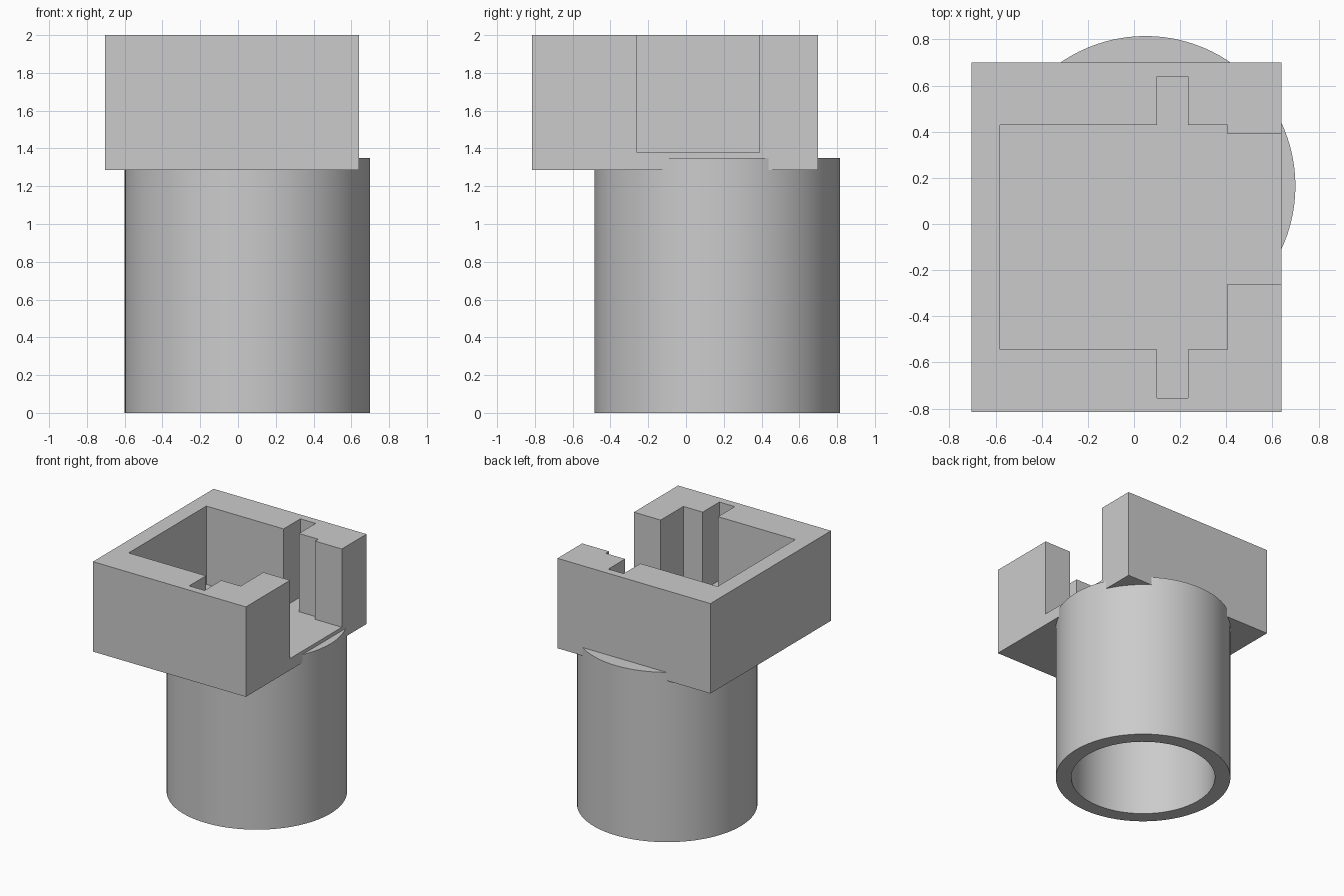
import bpy, bmesh, math

cube = bpy.data.objects.get("Cube")
if cube:
    bpy.data.objects.remove(cube, do_unlink=True)

grey = bpy.data.materials.new("plain grey")
grey.use_nodes = True
colour = (0.6, 0.6, 0.6, 1)
grey.diffuse_color = colour
grey.node_tree.nodes["Principled BSDF"].inputs["Base Color"].default_value = colour


def prism(name, outline, z0, z1):
    """Extrude a flat outline from z0 up to z1."""
    bm = bmesh.new()
    face = bm.faces.new([bm.verts.new((x, y, z0)) for x, y in outline])
    ext = bmesh.ops.extrude_face_region(bm, geom=[face])
    top = [v for v in ext["geom"] if isinstance(v, bmesh.types.BMVert)]
    bmesh.ops.translate(bm, verts=top, vec=(0, 0, z1 - z0))
    bmesh.ops.recalc_face_normals(bm, faces=bm.faces)
    mesh = bpy.data.meshes.new(name)
    bm.to_mesh(mesh)
    bm.free()
    obj = bpy.data.objects.new(name, mesh)
    bpy.context.collection.objects.link(obj)
    mesh.materials.append(grey)
    return obj


def circle(r, n=96, cx=0.05, cy=0.165):
    return [(cx + r * math.cos(math.tau * i / n), cy + r * math.sin(math.tau * i / n))
            for i in range(n)]


def cut(obj, cutter):
    """Subtract the cutter, then remove it."""
    mod = obj.modifiers.new("cut", "BOOLEAN")
    mod.operation = "DIFFERENCE"
    mod.solver = "EXACT"
    mod.object = cutter
    bpy.ops.object.select_all(action="DESELECT")
    bpy.context.view_layer.objects.active = obj
    obj.select_set(True)
    bpy.ops.object.modifier_apply(modifier=mod.name)
    bpy.data.objects.remove(cutter, do_unlink=True)


# Square housing with an open-sided pocket and two side slots
x0, x1, y0, y1 = -0.705, 0.64, -0.815, 0.70
housing = prism("housing", [(x0, y0), (x1, y0), (x1, y1), (x0, y1)], 1.285, 2.0)
pocket = [(-0.58, 0.43), (0.10, 0.43), (0.10, 0.64), (0.235, 0.64), (0.235, 0.43),
          (0.405, 0.43), (0.405, 0.39), (0.8, 0.39), (0.8, -0.26), (0.405, -0.26),
          (0.405, -0.545), (0.235, -0.545), (0.235, -0.755), (0.10, -0.755),
          (0.10, -0.545), (-0.58, -0.545)]
cut(housing, prism("pocket_cutter", pocket, 1.378, 2.2))

# Hollow round socket under the housing
socket = prism("socket_tube", circle(0.65), 0, 1.35)
cut(socket, prism("bore_cutter", circle(0.535), -0.1, 1.5))
bpy.ops.object.shade_smooth_by_angle(angle=math.radians(30))
